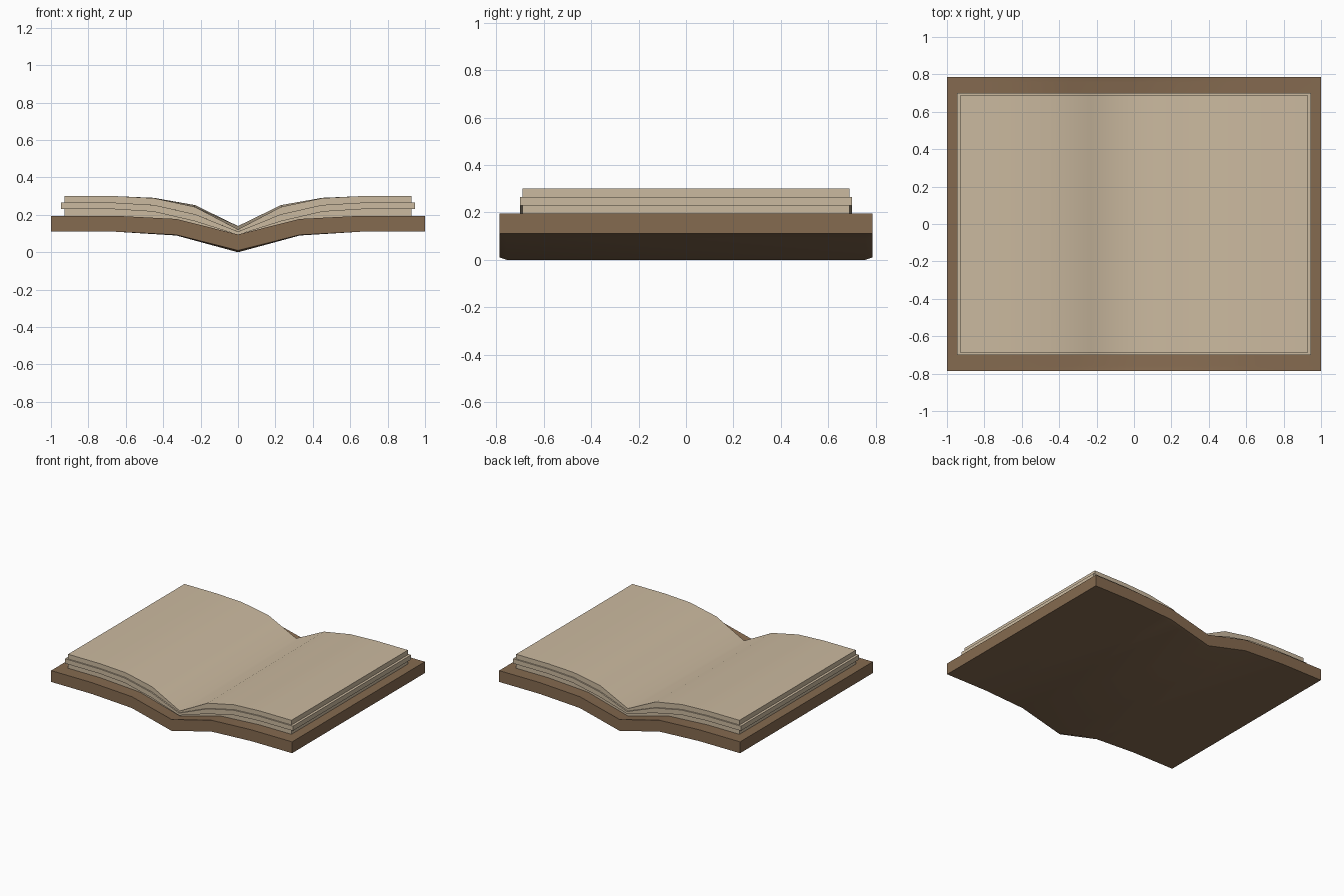
import bpy
import bmesh
import math

old = bpy.data.objects.get("Cube")
if old:
    bpy.data.objects.remove(old, do_unlink=True)


def make_material(name, colour):
    mat = bpy.data.materials.new(name)
    mat.use_nodes = True
    mat.diffuse_color = colour
    mat.node_tree.nodes["Principled BSDF"].inputs["Base Color"].default_value = colour
    return mat


leather = make_material("brown leather", (0.235, 0.145, 0.08, 1))
paper = make_material("cream paper", (0.6, 0.49, 0.35, 1))


def mirrored_ring(top, bottom, sag):
    """Closed outline from half profiles, lowered by sag towards the fold."""
    def both_sides(half):
        pts = [(x, z - sag * max(0, 1 - x / 0.5)) for x, z in half]
        return [(-x, z) for x, z in reversed(pts[1:])] + pts
    return both_sides(top) + both_sides(bottom)[::-1]


def loft(name, top, bottom, sections, mat):
    """Skin matching outlines placed along y; sections are (y, sag)."""
    bm = bmesh.new()
    rings = [[bm.verts.new((x, y, z)) for x, z in mirrored_ring(top, bottom, sag)]
             for y, sag in sections]
    n = len(rings[0])
    for a, b in zip(rings, rings[1:]):
        for i in range(n):
            j = (i + 1) % n
            bm.faces.new((a[i], a[j], b[j], b[i]))
    # End caps as strips of quads between upper and lower outline
    for ring in (rings[0], rings[-1]):
        for i in range(n // 2 - 1):
            bm.faces.new((ring[i], ring[i + 1], ring[n - 2 - i], ring[n - 1 - i]))
    bmesh.ops.recalc_face_normals(bm, faces=bm.faces)
    mesh = bpy.data.meshes.new(name)
    bm.to_mesh(mesh)
    bm.free()
    mesh.materials.append(mat)
    obj = bpy.data.objects.new(name, mesh)
    bpy.context.collection.objects.link(obj)
    bpy.ops.object.select_all(action='DESELECT')
    obj.select_set(True)
    bpy.context.view_layer.objects.active = obj
    bpy.ops.object.shade_smooth_by_angle(angle=math.radians(60))
    return obj


# Cover: a thick bent board, dipping slightly inside its ends at the spine
cover_top = [(0, 0.095), (0.33, 0.178), (0.66, 0.195), (1, 0.195)]
cover_bottom = [(x, z - 0.085) for x, z in cover_top]
loft("cover", cover_top, cover_bottom,
     [(-0.787, 0), (-0.757, 0.01), (0.757, 0.01), (0.787, 0)], leather)

# Pages: three stacked blocks, the middle one standing out a little
page_x = [0, 0.23, 0.45, 0.66]
levels = [
    [0.08, 0.14, 0.18, 0.19],
    [0.105, 0.172, 0.218, 0.23],
    [0.122, 0.21, 0.254, 0.265],
    [0.14, 0.252, 0.291, 0.3],
]
blocks = [("lower_pages", 0.927, 0.69), ("middle_pages", 0.946, 0.7),
          ("upper_pages", 0.927, 0.69)]
for i, (name, half_width, half_depth) in enumerate(blocks):
    outlines = [list(zip(page_x + [half_width], z + z[-1:])) for z in levels[i:i + 2]]
    loft(name, outlines[1], outlines[0],
         [(-half_depth, 0.006 * (i + 1)), (half_depth, 0)], paper)
